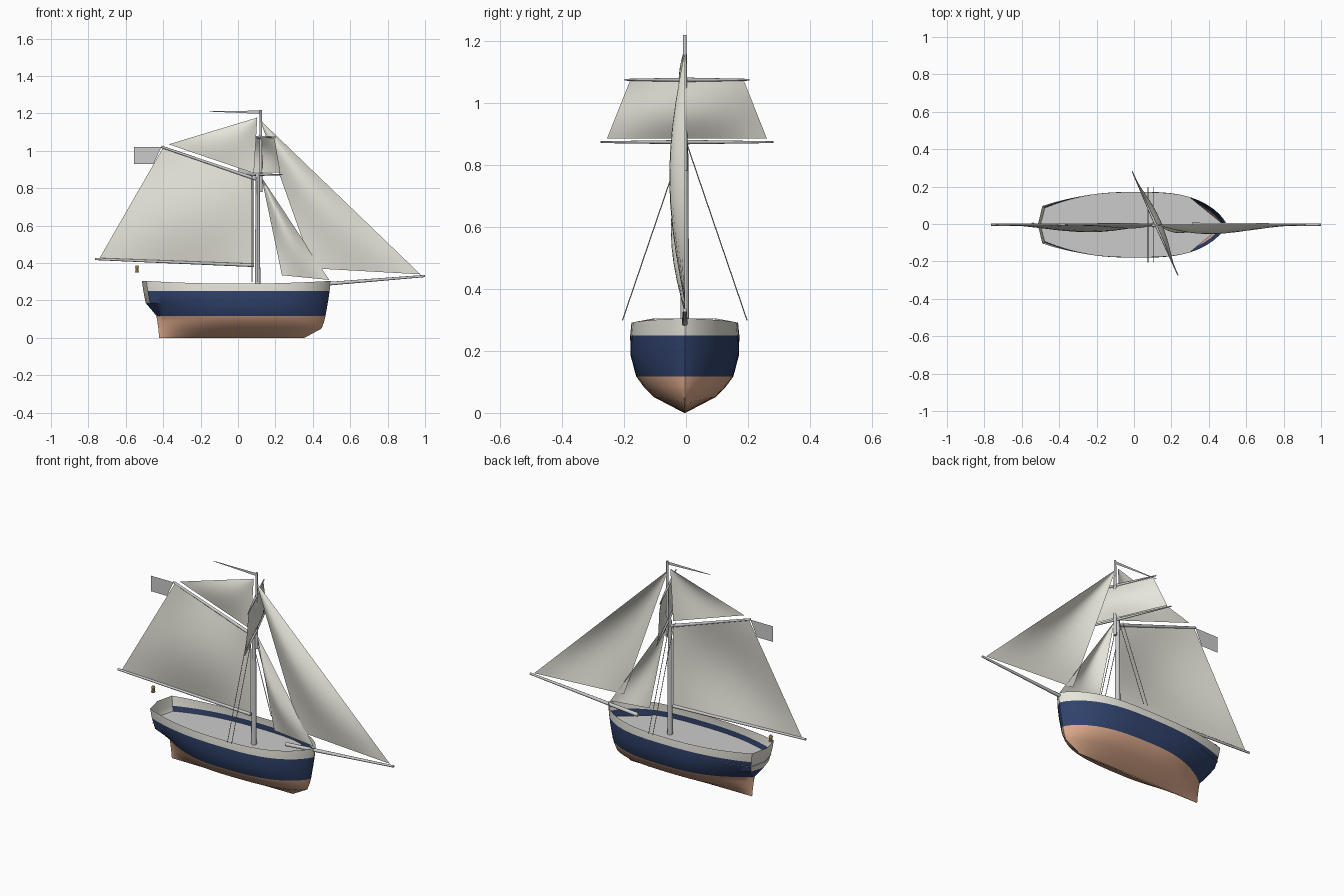
import bpy, math
from math import sin, pi, cos
from mathutils import Vector

if "Cube" in bpy.data.objects:
    bpy.data.objects.remove(bpy.data.objects["Cube"])

Y0 = -0.004  # centreline of the ship


def material(name, rgb):
    m = bpy.data.materials.new(name)
    m.diffuse_color = (*rgb, 1)
    m.use_nodes = True
    m.node_tree.nodes["Principled BSDF"].inputs["Base Color"].default_value = m.diffuse_color
    return m


CREAM = material("cream", (0.80, 0.79, 0.71))
NAVY = material("navy", (0.03, 0.055, 0.15))
COPPER = material("copper", (0.72, 0.40, 0.26))
BRASS = material("brass", (0.65, 0.45, 0.15))


def smooth(ob, angle=35):
    bpy.ops.object.select_all(action='DESELECT')
    ob.select_set(True)
    bpy.context.view_layer.objects.active = ob
    bpy.ops.object.shade_smooth_by_angle(angle=math.radians(angle))


def mesh_object(name, verts, faces, mats=(), indices=None):
    me = bpy.data.meshes.new(name)
    me.from_pydata(verts, [], faces)
    for m in mats:
        me.materials.append(m)
    if indices:
        for p, i in zip(me.polygons, indices):
            p.material_index = i
    me.validate()
    ob = bpy.data.objects.new(name, me)
    bpy.context.collection.objects.link(ob)
    return ob


def spar(name, a, b, r1, r2, sides=12, mat=None):
    a, b = Vector(a), Vector(b)
    bpy.ops.mesh.primitive_cone_add(vertices=sides, radius1=r1, radius2=r2,
                                    depth=(b - a).length, location=(a + b) / 2)
    ob = bpy.context.object
    ob.name = name
    ob.rotation_euler = (b - a).to_track_quat('Z', 'Y').to_euler()
    if mat:
        ob.data.materials.append(mat)
    smooth(ob)
    return ob


def sail(name, a, b, c, d, belly, n=10):
    """Billowed sheet: a-b is the lower edge, d-c the upper edge."""
    a, b, c, d = map(Vector, (a, b, c, d))
    belly = Vector(belly)
    verts = []
    for i in range(n + 1):
        for j in range(n + 1):
            u, v = j / n, i / n
            p = a.lerp(b, u).lerp(d.lerp(c, u), v)
            verts.append(p + belly * sin(pi * u) * sin(pi * v))
    w = n + 1
    faces = [(i * w + j, i * w + j + 1, i * w + w + j + 1, i * w + w + j)
             for i in range(n) for j in range(n)]
    ob = mesh_object(name, verts, faces, [CREAM])
    smooth(ob, 60)
    return ob


# Hull: waterlines (z, aft x, fore x, widest half, stern half)
LEVELS = [(0.0, -0.42, 0.355, 0.002, 0.0),
          (0.05, -0.425, 0.447, 0.098, 0.0),
          (0.085, -0.43, 0.46, 0.133, 0.0),
          (0.118, -0.435, 0.468, 0.157, 0.003),
          (0.187, -0.47, 0.48, 0.175, 0.082),
          (0.25, -0.482, 0.49, 0.176, 0.095),
          (0.29, -0.49, 0.495, 0.172, 0.10)]
N = 24


def half_width(x, level):
    z, xa, xf, bm, bs = level
    if x >= 0:
        return bm * max(0, 1 - (x / xf) ** 3.2) ** 0.75
    return bs + (bm - bs) * (1 - min(1, x / xa) ** 2.3)


rows = []
for k, lv in enumerate(LEVELS):
    z, xa, xf, bm, bs = lv
    side = []
    for j in range(N + 1):
        t = (1 - cos(pi * j / N)) / 2
        x = xf + (xa - xf) * t
        zz = z + (0.06 * x * x if k == 6 else 0)
        side.append((x, half_width(x, lv), zz))
    aft = xa - (0.024 if k >= 4 else 0.001)
    rows.append([(x, Y0 + y, h) for x, y, h in side] + [(aft, Y0, side[-1][2])]
                + [(x, Y0 - y, h) for x, y, h in reversed(side)])
W = 2 * N + 3
verts = [p for r in rows for p in r]
faces, idx = [], []
for k in range(len(LEVELS) - 1):
    for j in range(W - 1):
        faces.append((k * W + j, (k + 1) * W + j, (k + 1) * W + j + 1, k * W + j + 1))
        transom = k >= 4 and j in (N, N + 1)
        idx.append(2 if transom or k == 5 else (0 if k < 3 else 1))
hull = mesh_object("hull", verts, faces, [COPPER, NAVY, CREAM], idx)
smooth(hull)

# Deck
xs = [-0.48 + 0.78 * i / 12 for i in range(13)]
edge = [(x, half_width(x, LEVELS[5]) - 0.002) for x in xs]
outline = ([(x, Y0 - y, 0.222) for x, y in edge] + [(0.48, Y0, 0.222)]
           + [(x, Y0 + y, 0.222) for x, y in reversed(edge)] + [(-0.503, Y0, 0.222)])
mesh_object("deck", outline, [tuple(range(len(outline)))])

# Masts and spars
spar("lower_mast", (0.105, Y0, 0.2), (0.105, Y0, 0.88), 0.015, 0.011)
spar("topmast", (0.122, Y0, 0.78), (0.122, Y0, 1.218), 0.009, 0.006)
spar("bowsprit", (0.31, Y0, 0.276), (1.0, Y0, 0.331), 0.011, 0.006)
spar("boom", (0.085, Y0, 0.388), (-0.765, Y0, 0.422), 0.009, 0.006)
spar("gaff", (0.095, Y0, 0.85), (-0.41, Y0, 1.022), 0.009, 0.006)

# Braced square yards, each made of two tapered halves
MID = Vector((0.113, 0.003, 0))
ALONG = Vector((0.403, -0.915, 0))


def yard_point(s, z):
    return MID + ALONG * s + Vector((0, 0, z))


for name, z, half in (("lower_yard", 0.873, 0.304), ("upper_yard", 1.074, 0.219)):
    for tag, s in (("port", -1), ("starboard", 1)):
        spar(name + "_" + tag, yard_point(0, z), yard_point(s * half, z), 0.007, 0.003)

# Sails
sail("mainsail", (-0.74, Y0, 0.427), (0.085, Y0, 0.393), (0.085, Y0, 0.855),
     (-0.40, Y0, 1.018), (0, -0.04, 0))
sail("gaff_topsail", (-0.37, Y0, 1.035), (0.085, Y0, 0.88), (0.103, Y0, 1.178),
     (0.103, Y0, 1.178), (0, -0.02, 0))
sail("jib", (0.40, Y0, 0.372), (0.975, Y0, 0.34), (0.118, Y0, 1.165),
     (0.118, Y0, 1.165), (0, -0.05, 0))
sail("staysail", (0.235, Y0, 0.335), (0.488, Y0, 0.31), (0.125, Y0, 0.86),
     (0.125, Y0, 0.86), (0, -0.045, 0))
sail("square_topsail", yard_point(-0.282, 0.884), yard_point(0.282, 0.884),
     yard_point(0.202, 1.068), yard_point(-0.202, 1.068), (0.03, 0.013, 0))

# Shrouds
for tag, s in (("port", 1), ("starboard", -1)):
    for i, x in enumerate((0.075, 0.102)):
        spar(f"shroud_{tag}_{i}", (x, Y0 + s * 0.201, 0.298),
             (x, Y0 + s * 0.006, 0.87), 0.0018, 0.0018, 6)

# Flag and pennant
mesh_object("flag", [(-0.555, Y0, 1.02), (-0.41, Y0, 1.02), (-0.452, Y0, 0.93),
                     (-0.555, Y0, 0.93)], [(0, 1, 2, 3)])
mesh_object("pennant", [(0.12, Y0, 1.215), (0.12, Y0, 1.198), (-0.153, Y0, 1.21),
                        (-0.153, Y0, 1.213)], [(0, 1, 2, 3)])

# Stern lantern
spar("lantern_body", (-0.54, Y0, 0.355), (-0.54, Y0, 0.378), 0.009, 0.009, 8, BRASS)
spar("lantern_base", (-0.54, Y0, 0.35), (-0.54, Y0, 0.356), 0.011, 0.011, 8, BRASS)
spar("lantern_cap", (-0.54, Y0, 0.377), (-0.54, Y0, 0.386), 0.012, 0.007, 8, BRASS)
